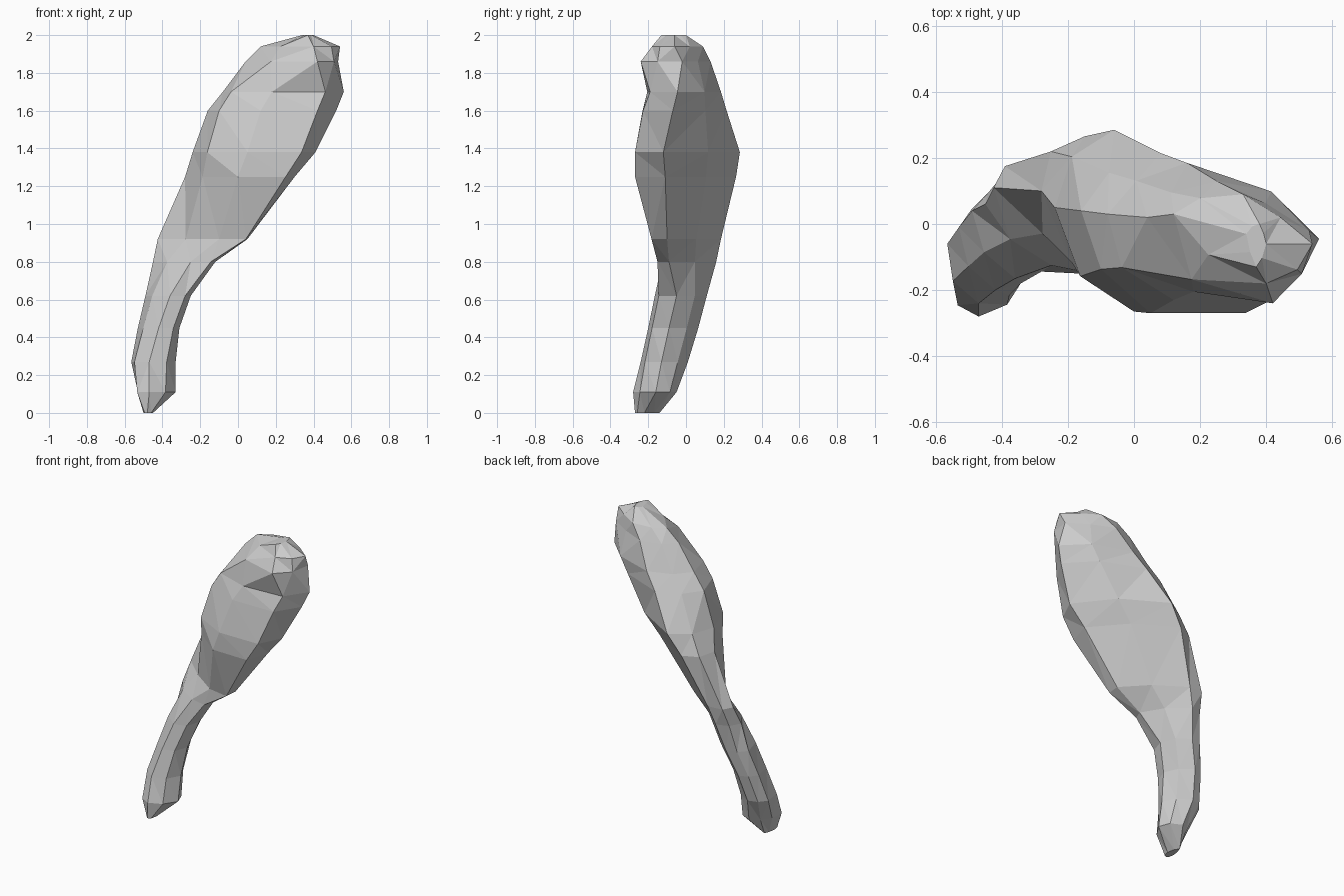
import bpy, bmesh
from mathutils import Vector

# Horizontal sections: z, left xy, front xy, right xy, back xy, front-left fullness
SECTIONS = [
    (0.00, -.50, -.22, -.48, -.27, -.45, -.22, -.48, -.14, .65),
    (0.11, -.53, -.15, -.47, -.28, -.33, -.16, -.43, -.05, .78),
    (0.27, -.565, -.06, -.47, -.24, -.33, -.13, -.46, .01, .75),
    (0.45, -.53, -.01, -.42, -.20, -.31, -.09, -.43, .065, .75),
    (0.62, -.49, .04, -.36, -.165, -.25, -.05, -.37, .11, .75),
    (0.80, -.45, .06, -.25, -.125, -.12, -.09, -.33, .16, .7),
    (0.92, -.425, .11, -.10, -.155, .05, -.10, -.29, .185, .6),
    (1.25, -.28, .10, .00, -.265, .30, -.11, -.15, .265, .72),
    (1.38, -.24, .05, .05, -.27, .41, -.12, -.06, .285, .75),
    (1.60, -.16, .04, .12, -.23, .52, -.07, .08, .215, .75),
    (1.70, -.08, .03, .18, -.205, .56, -.045, .16, .185, .78),
    (1.86, .04, .02, .42, -.24, .53, -.02, .25, .13, .85),
    (1.94, .12, .03, .40, -.18, .54, -.06, .33, .09, .7),
    (2.00, .34, -.03, .37, -.13, .40, -.06, .38, .00, .6),
]

bm = bmesh.new()


def ring(s):
    """Eight-sided loop: four key points with a fuller corner between each."""
    z = s[0]
    pts = [Vector((s[i], s[i + 1], z)) for i in (1, 3, 5, 7)]
    c = sum(pts, Vector()) / 4
    front_right = .6 if z > 1.8 else .78 if z > 1.2 else .7
    full = (s[9], front_right, .55 if z > 1.8 else .68, .6)
    loop = []
    for i, p in enumerate(pts):
        q = pts[(i + 1) % 4]
        corner = c + (p - c + q - c) * full[i]
        corner.y = max(corner.y, -.27)
        loop += [p, corner]
    return [bm.verts.new(p) for p in loop]


# Drumstick: narrow bone end swelling into the meaty end
rings = [ring(s) for s in SECTIONS]
for a, b in zip(rings, rings[1:]):
    for i in range(8):
        j = (i + 1) % 8
        bm.faces.new((a[i], a[j], b[j], b[i]))
bm.faces.new(rings[0][::-1])
bm.faces.new(rings[-1])
bmesh.ops.triangulate(bm, faces=bm.faces[:])
bmesh.ops.recalc_face_normals(bm, faces=bm.faces[:])

mesh = bpy.data.meshes.new("drumstick")
bm.to_mesh(mesh)
bm.free()
bpy.context.collection.objects.link(bpy.data.objects.new("drumstick", mesh))
